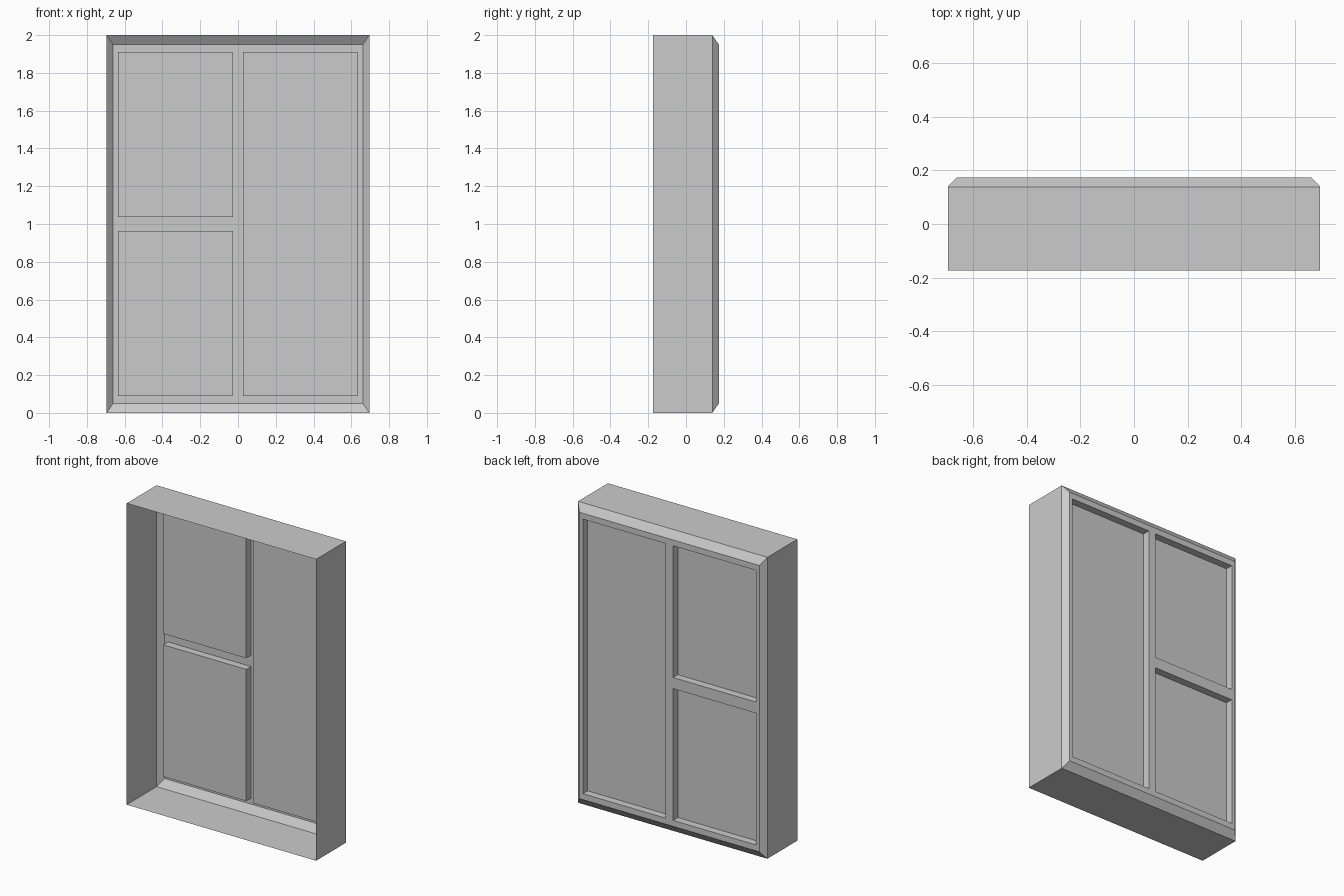
import bpy, bmesh

if "Cube" in bpy.data.objects:
    bpy.data.objects.remove(bpy.data.objects["Cube"])

Y_FRONT, Y_CHAMFER, Y_BACK = -0.174, 0.139, 0.174
RECESS = 0.05


def ring(x0, x1, z0, z1, y):
    return [(x0, y, z0), (x1, y, z0), (x1, y, z1), (x0, y, z1)]


def finish(bm, name):
    mesh = bpy.data.meshes.new(name)
    bm.to_mesh(mesh)
    bm.free()
    obj = bpy.data.objects.new(name, mesh)
    bpy.context.collection.objects.link(obj)
    return obj


def loft(name, rings, cap=False, flip=False):
    """Join rectangular rings into an open shell, optionally capped at the end."""
    bm = bmesh.new()
    loops = [[bm.verts.new(p) for p in r] for r in rings]
    for a, b in zip(loops, loops[1:]):
        for i in range(4):
            j = (i + 1) % 4
            bm.faces.new((a[i], a[j], b[j], b[i]))
    if cap:
        bm.faces.new(loops[-1])
    bmesh.ops.recalc_face_normals(bm, faces=bm.faces[:])
    if flip:
        bmesh.ops.reverse_faces(bm, faces=bm.faces[:])
    return finish(bm, name)


# Outer casing: open at the front, chamfered toward the back
loft("outer_casing", [
    ring(-0.695, 0.695, 0.0, 2.0, Y_FRONT),
    ring(-0.695, 0.695, 0.0, 2.0, Y_CHAMFER),
    ring(-0.661, 0.661, 0.05, 1.95, Y_BACK),
])

# Back lattice: flat grid with the pane openings left out
xs = [-0.661, -0.636, -0.027, 0.027, 0.636, 0.661]
zs = [0.05, 0.089, 0.963, 1.037, 1.911, 1.95]
openings = {(1, 1), (1, 3), (3, 1), (3, 2), (3, 3)}
bm = bmesh.new()
grid = [[bm.verts.new((x, Y_BACK, z)) for z in zs] for x in xs]
for i in range(5):
    for j in range(5):
        if (i, j) not in openings:
            bm.faces.new((grid[i][j], grid[i][j + 1],
                          grid[i + 1][j + 1], grid[i + 1][j]))
bmesh.ops.delete(bm, geom=[v for v in bm.verts if not v.link_faces], context='VERTS')
finish(bm, "back_lattice")

# Recessed panes: two stacked on the left, one tall on the right
panes = {
    "lower_left_pane": (xs[1], xs[2], zs[1], zs[2]),
    "upper_left_pane": (xs[1], xs[2], zs[3], zs[4]),
    "tall_right_pane": (xs[3], xs[4], zs[1], zs[4]),
}
for name, rect in panes.items():
    loft(name, [ring(*rect, Y_BACK), ring(*rect, Y_BACK - RECESS)],
         cap=True, flip=True)
